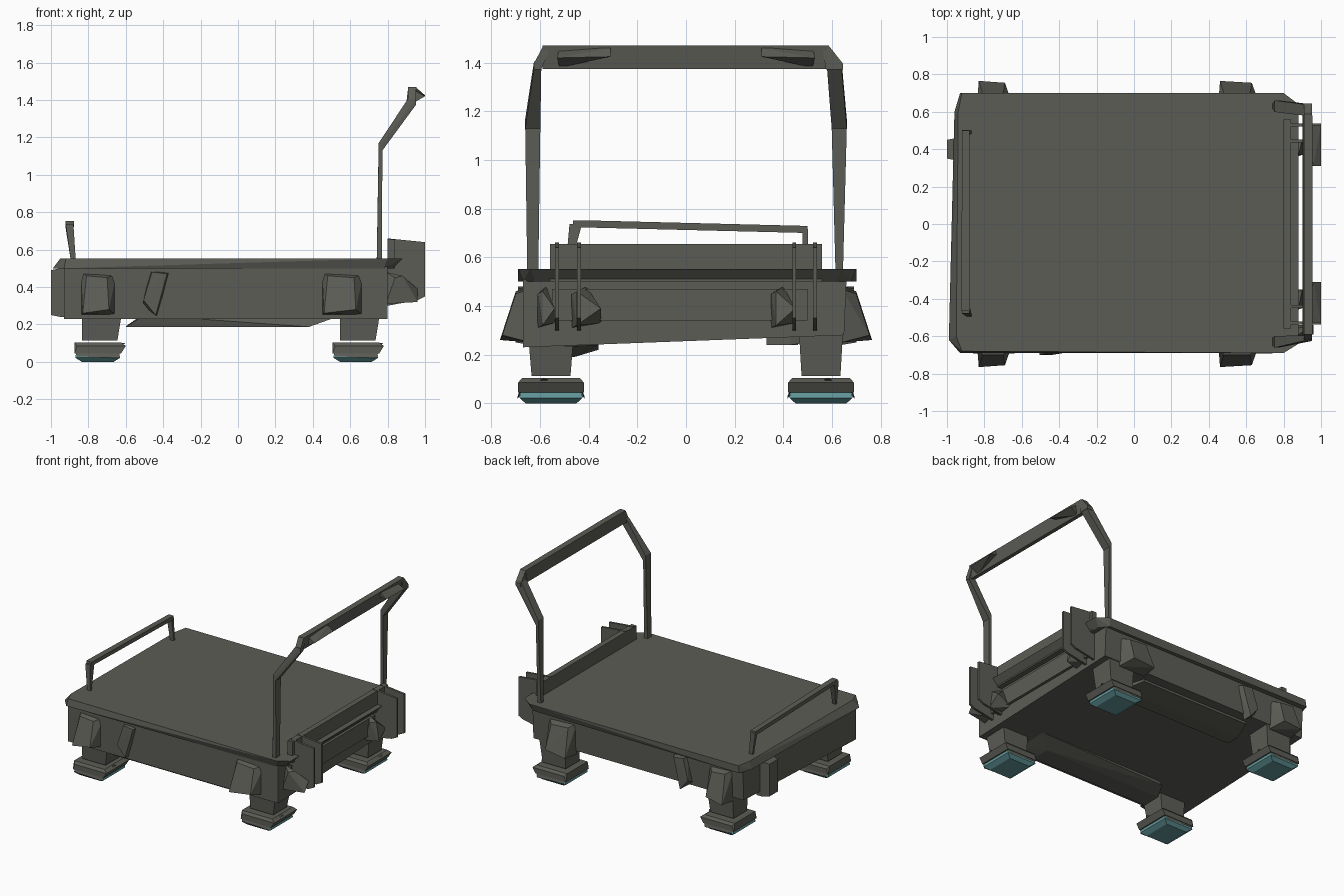
import bpy, bmesh
from itertools import product


def material(name, rgb):
    m = bpy.data.materials.new(name)
    m.diffuse_color = (*rgb, 1)
    return m


GREY = material("olive grey metal", (0.108, 0.108, 0.094))
TEAL = material("teal tread", (0.125, 0.32, 0.33))


def hull(name, pts, mat=GREY):
    """Flat-faced convex solid around a few points."""
    bm = bmesh.new()
    for p in pts:
        bm.verts.new(p)
    bmesh.ops.convex_hull(bm, input=bm.verts[:])
    junk = [v for v in bm.verts if not v.link_faces]
    bmesh.ops.delete(bm, geom=junk, context='VERTS')
    bmesh.ops.recalc_face_normals(bm, faces=bm.faces[:])
    me = bpy.data.meshes.new(name)
    bm.to_mesh(me)
    bm.free()
    me.materials.append(mat)
    ob = bpy.data.objects.new(name, me)
    bpy.context.collection.objects.link(ob)
    return ob


def box(x0, x1, y0, y1, z0, z1):
    return list(product((x0, x1), (y0, y1), (z0, z1)))


def ring(x, y, z, hx, hy):
    return [(x + a*hx, y + b*hy, z) for a in (-1, 1) for b in (-1, 1)]


def beam(name, a, ha, b, hb):
    """Tapered bar between two small boxes (centre, half sizes)."""
    pts = []
    for c, h in ((a, ha), (b, hb)):
        pts += box(c[0]-h[0], c[0]+h[0], c[1]-h[1], c[1]+h[1], c[2]-h[2], c[2]+h[2])
    return hull(name, pts)


# deck with clipped corners, overhanging at the handle end
top = [(-.92, -.68), (.80, -.69), (.88, -.64), (.88, .64), (.80, .70), (-.92, .70), (-.94, .6), (-.95, -.6)]
low = [(-.93, -.69), (.78, -.67), (.83, -.62), (.83, .62), (.78, .68), (-.93, .70), (-.96, .6), (-.99, -.62)]
hull("deck", [(x, y, .553) for x, y in top] + [(x, y, .50) for x, y in low])

# body below the deck, bottom rises slightly to the back
hull("body", [(x, y, z) for x in (-.93, .80) for y, z in
              ((-.67, .23), (.65, .28), (-.67, .51), (.66, .51))])

# runners under the long sides
hull("front_runner", [(-.60, -.60, .187), (.38, -.60, .187), (.50, -.58, .23), (-.60, -.46, .19),
                      (.38, -.46, .19), (.50, -.36, .24), (-.55, -.36, .22), (-.50, -.62, .25), (-.5, -.36, .26)])
hull("back_runner", box(-.55, .45, .33, .43, .24, .30) + box(-.5, .4, .43, .58, .26, .30))

# plate on the handle end of the body
hull("end_panel", box(.78, .82, -.55, .50, .34, .47))

# casters: neck, foot and teal tread
for x in (-.74, .64):
    for s in (-1, 1):
        y = .555 * s
        fx = x - .01
        hull("caster_neck", ring(x, y, .113, .095, .08) + ring(x + .01, y, .235 if s < 0 else .285, .105, .09))
        hull("caster_foot", ring(fx, y, .045, .125, .135) + ring(fx + .02, y, .085, .13, .135)
             + ring(fx, y, .103, .125, .12))
        # pointed mudguard flap on the foot
        hull("caster_flap", [(fx - .12, y - .05, .10), (fx + .15, y + .03*s, .102), (fx + .07, y - .10*s, .06),
                             (fx + .09, y + .12*s, .06)])
        hull("caster_tread", ring(fx, y, 0, .085, .105) + ring(fx, y, .022, .12, .13)
             + ring(fx, y, .05, .115, .125), TEAL)
        # grey upper rims of the tread sides
        for t in (-1, 1):
            hull("tread_rim", [(fx - .12, y + .13*t, .05), (fx + .12, y + .13*t, .05), (fx + .11, y + .137*t, .02),
                               (fx - .11, y + .137*t, .03), (fx, y + .11*t, .05)])

# faceted brackets and bigger wedges on the long sides
for s in (-1, 1):
    for x0, x1 in ((-.84, -.65), (.45, .67)):
        hull("side_bracket", [(x0, .64*s, .25), (x1, .64*s, .25), (x0, .64*s, .48), (x1, .64*s, .47),
                              (x0 + .01, .765*s, .26), (x1 - .04, .755*s, .28),
                              (x0 + .03, .70*s, .46), (x1 - .05, .70*s, .45)])
    hull("side_wedge", [(-.51, .64*s, .30), (-.43, .64*s, .24), (-.36, .64*s, .48), (-.47, .64*s, .48),
                        (-.505, .70*s, .33), (-.44, .70*s, .25), (-.38, .69*s, .47), (-.46, .69*s, .48)])

# pointed wedges on the handle end
for y0, y1, xm in ((-.61, -.54, .96), (-.47, -.35, .90), (.35, .45, .90)):
    hull("end_wedge", [(.79, y0, .31), (.79, y1, .33), (.79, (y0 + y1)/2, .48), (.84, y0, .45),
                       (xm, y0 + .02, .32), (xm, y1, .39), (.88, y0 + .02, .46)])

# small block at the low-rail end
hull("end_block", box(-.95, -.90, .34, .46, .24, .50) + box(-1.0, -.95, .35, .45, .25, .49))

# raised panel held by fin plates at the handle end
hull("back_panel", box(.80, .84, -.56, .56, .50, .655))
for y in (-.53, -.44, .445, .53):
    hull("fin_plate", [(x, y + d, z) for d in (-.008, .008) for x, z in
                       ((.80, .30), (.80, .66), (1.0, .64), (1.0, .35), (.96, .33))])

# tall push handle
for s in (-1, 1):
    beam("handle_post", (.755, .63*s, .50), (.014, .022 if s < 0 else .014, .01),
         (.762, .63*s, 1.15), (.010, .031, .02))
    beam("handle_arm", (.762, .63*s, 1.15), (.010, .031, .02),
         (.93, .61*s, 1.39), (.022, .03 if s > 0 else .015, .015))
    beam("handle_corner", (.93, .61*s, 1.385), (.022, .035 if s > 0 else .015, .012),
         (.93, .575*s, 1.46), (.022, .012, .01))
    hull("handle_grip", [(.91, .52*s, 1.47), (.91, .31*s, 1.44), (.96, .31*s, 1.46), (.96, .52*s, 1.40),
                         (1.0, .53*s, 1.42), (1.0, .31*s, 1.425), (.93, .52*s, 1.38)])
hull("handle_crossbar", [(x, y, z) for y in (-.59, .58) for x, z in
                         ((.90, 1.385), (.94, 1.375), (.955, 1.47), (.91, 1.47))])

# low rail at the other end
beam("rail_leg", (-.88, -.49, .54), (.012, .006, .01), (-.90, -.455, .73), (.02, .024, .006))
beam("rail_leg", (-.88, .49, .54), (.012, .008, .01), (-.90, .49, .71), (.02, .012, .006))
beam("rail_bar", (-.90, -.44, .738), (.022, .025, .014), (-.90, .48, .715), (.02, .02, .014))
